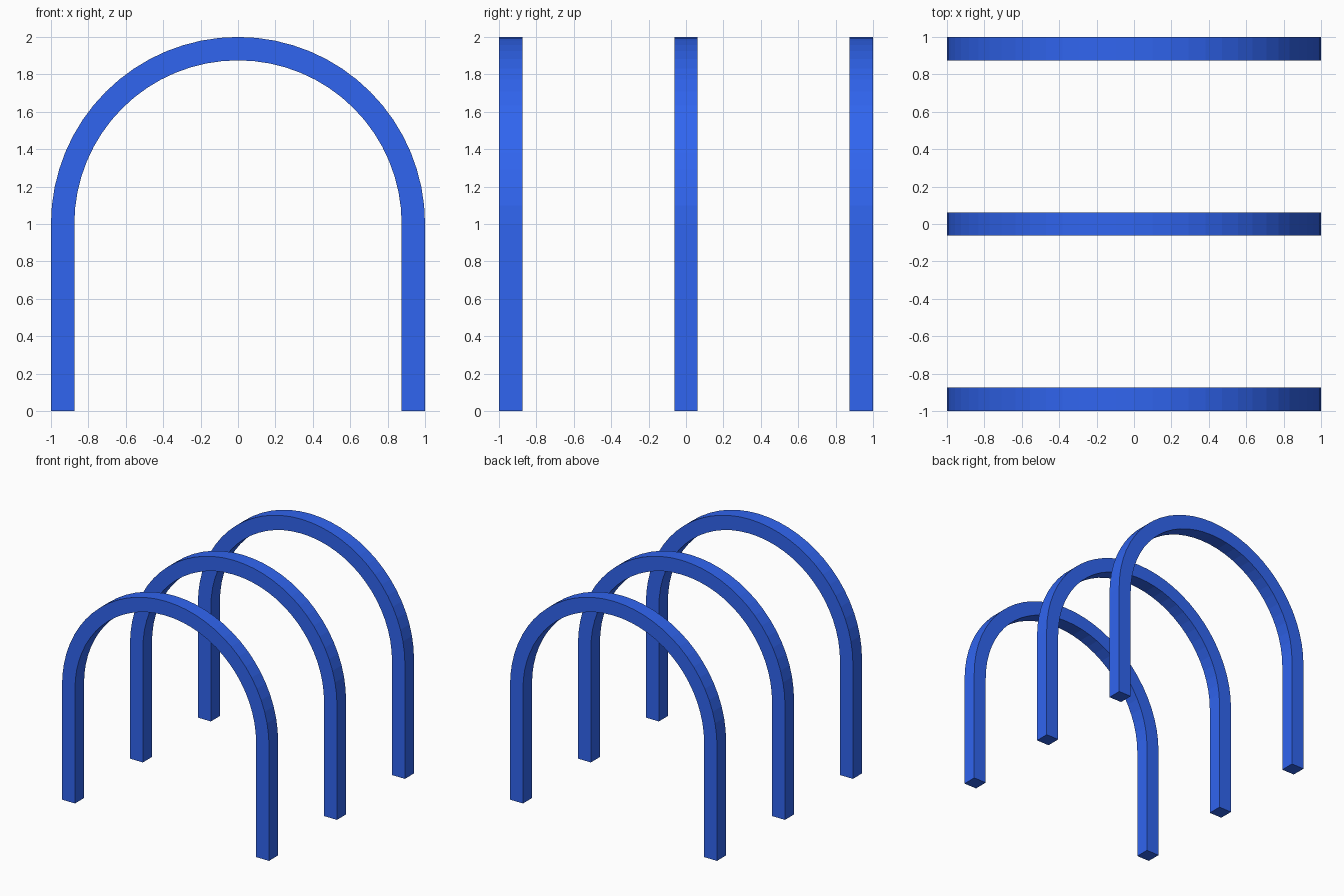
import bpy, bmesh, math

if "Cube" in bpy.data.objects:
    bpy.data.objects.remove(bpy.data.objects["Cube"])

OUTER, INNER, SPRING, DEPTH, SEGS = 1.0, 0.875, 1.0, 0.125, 32

blue = bpy.data.materials.new("blue")
blue.diffuse_color = (0.03, 0.13, 0.87, 1)
blue.use_nodes = True
blue.node_tree.nodes["Principled BSDF"].inputs["Base Color"].default_value = blue.diffuse_color


def outline(r):
    # Left foot, half circle, right foot
    arc = [(-r * math.cos(math.pi * i / SEGS), SPRING + r * math.sin(math.pi * i / SEGS))
           for i in range(SEGS + 1)]
    return [(-r, 0)] + arc + [(r, 0)]


def make_arch(name, y):
    bm = bmesh.new()
    y0 = y - DEPTH / 2
    outer = [bm.verts.new((x, y0, z)) for x, z in outline(OUTER)]
    inner = [bm.verts.new((x, y0, z)) for x, z in outline(INNER)]
    faces = [bm.faces.new((outer[i], inner[i], inner[i + 1], outer[i + 1]))
             for i in range(len(outer) - 1)]
    # Give the flat band its square thickness
    ext = bmesh.ops.extrude_face_region(bm, geom=faces, use_keep_orig=True)
    moved = [g for g in ext["geom"] if isinstance(g, bmesh.types.BMVert)]
    bmesh.ops.translate(bm, verts=moved, vec=(0, DEPTH, 0))
    bmesh.ops.recalc_face_normals(bm, faces=bm.faces)
    mesh = bpy.data.meshes.new(name)
    bm.to_mesh(mesh)
    bm.free()
    mesh.materials.append(blue)
    obj = bpy.data.objects.new(name, mesh)
    bpy.context.collection.objects.link(obj)


# Three identical arches, evenly spaced front to back
for name, y in (("front_arch", -0.9375), ("middle_arch", 0), ("back_arch", 0.9375)):
    make_arch(name, y)
